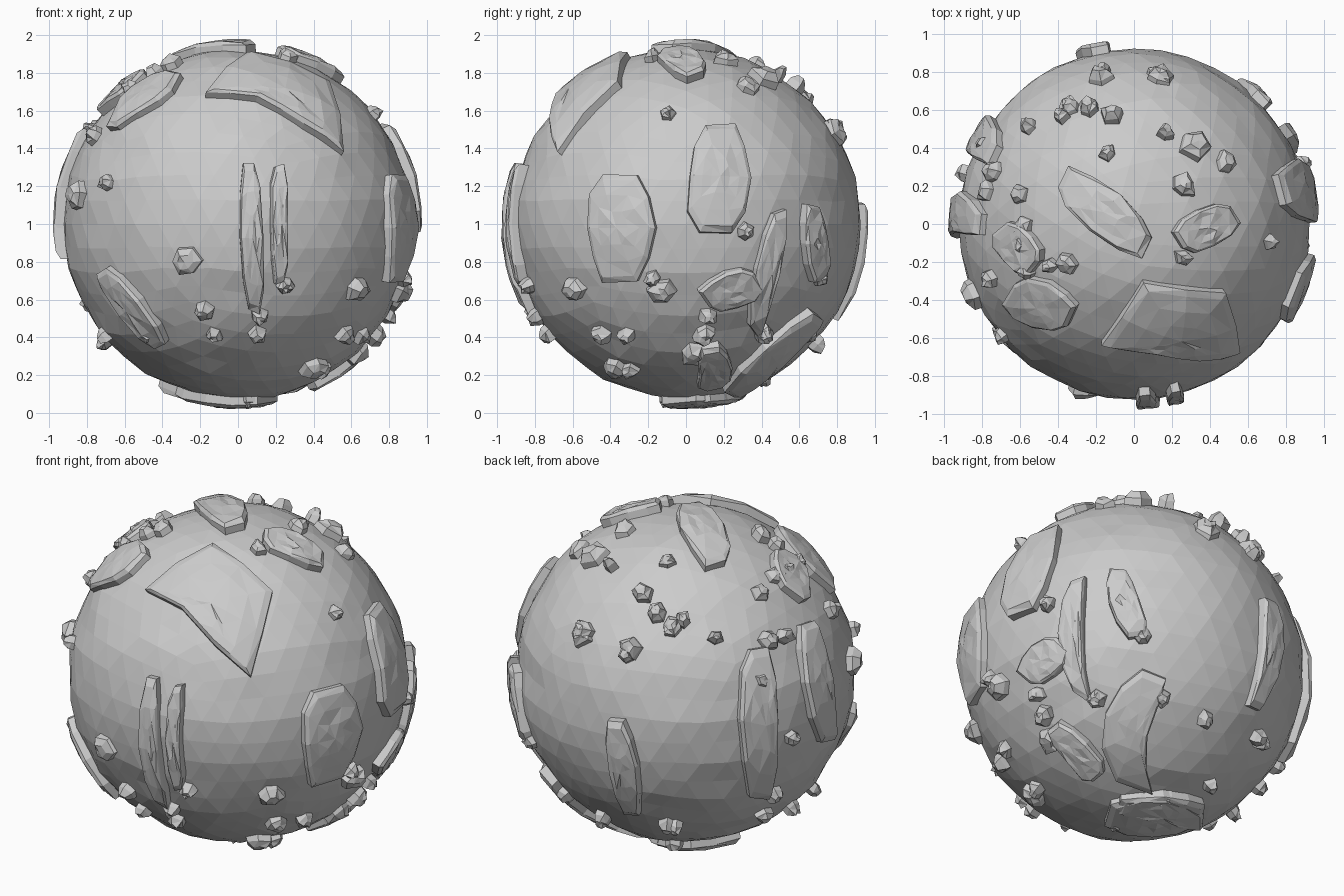
import bpy, bmesh, random
from math import sin, cos, radians, sqrt, pi
from mathutils import Vector, noise

if "Cube" in bpy.data.objects:
    bpy.data.objects.remove(bpy.data.objects["Cube"])

random.seed(4)
C = Vector((0, 0, 1))
R = 0.925


# Viewing direction: right, up and toward vectors
def frame(az, el):
    a, e = radians(az), radians(el)
    c = Vector((sin(a), -cos(a), 0))
    z = Vector((0, 0, 1))
    return Vector((cos(a), sin(a), 0)), z * cos(e) - c * sin(e), c * cos(e) + z * sin(e)


FRONT, RIGHT, TOP, UNDER = frame(0, 0), frame(90, 0), frame(0, 90), frame(0, -90)
BACK_LEFT, BACK_RIGHT = frame(215, 27), frame(145, -25)


# Point on the unit sphere seen at u, v from the globe centre
def direction(view, u, v):
    r, up, to = view
    w = sqrt(max(0.96 ** 2 - u * u - v * v, 0))
    return (r * u + up * v + to * w).normalized()


# Slab that follows the sphere: stepped rings from outline to centre
def slab(bm, dirs, height, rings, rough=0.006):
    mid = sum(dirs, Vector()).normalized()
    prev = None
    for t, h in rings:
        ring = []
        for d in dirs:
            p = mid.lerp(d, t).normalized()
            rad = R + height * h + (random.uniform(-rough, rough) if h > 0 else 0)
            ring.append(bm.verts.new(C + p * rad))
        if prev:
            for i in range(len(ring)):
                j = (i + 1) % len(ring)
                bm.faces.new((prev[i], prev[j], ring[j], ring[i]))
        prev = ring
    tip = bm.verts.new(C + mid * (R + height * 1.05))
    for i in range(len(prev)):
        bm.faces.new((prev[i], prev[(i + 1) % len(prev)], tip))


# Small angular rock around a direction
def crag(bm, d, s):
    a = d.orthogonal().normalized()
    b = d.cross(a)
    n, off = random.choice((5, 6)), random.uniform(0, pi)
    out = []
    for i in range(n):
        t = off + 2 * pi * i / n
        q = s * random.uniform(.8, 1.25)
        out.append((d + a * q * cos(t) + b * q * sin(t)).normalized())
    slab(bm, out, random.uniform(.045, .065), [(1.1, -.5), (.95, .5), (.5, 1)], .012)


def finish(bm, name):
    bmesh.ops.recalc_face_normals(bm, faces=bm.faces)
    bmesh.ops.triangulate(bm, faces=bm.faces)
    me = bpy.data.meshes.new(name)
    bm.to_mesh(me)
    bm.free()
    ob = bpy.data.objects.new(name, me)
    bpy.context.collection.objects.link(ob)


# Globe with faint faceted ripples
bm = bmesh.new()
bmesh.ops.create_icosphere(bm, subdivisions=4, radius=1)
for v in bm.verts:
    n = v.co.normalized()
    k = noise.noise(Vector((n.x * 3, n.y * 3, n.z * 9)))
    v.co = C + n * (R + 0.016 * k)
finish(bm, "globe")

# Raised oblong plates: view, centre, half length, half width, tilt
PLATES = [
    (FRONT, .07, -.07, .43, .06, 92), (FRONT, .22, 0, .34, .045, 90), (FRONT, -.57, -.44, .27, .06, -52),
    (RIGHT, -.35, -.02, .28, .17, 90), (RIGHT, .17, .25, .29, .16, 88), (RIGHT, .43, -.25, .34, .06, 78),
    (RIGHT, .24, -.35, .16, .1, 20), (RIGHT, .69, -.1, .2, .06, 95), (RIGHT, .46, -.7, .32, .06, 42),
    (TOP, -.15, .06, .3, .12, -40), (TOP, .38, -.02, .17, .1, 25),
    (TOP, -.61, -.13, .14, .1, -50), (TOP, -.49, -.43, .19, .12, -20),
    (BACK_LEFT, .4, -.29, .41, .1, 90), (BACK_LEFT, -.34, -.55, .26, .08, -80), (BACK_LEFT, .72, -.07, .32, .07, -80),
    (BACK_RIGHT, -.35, -.52, .2, .07, -45), (BACK_RIGHT, .15, -.8, .25, .06, -5),
    (UNDER, -.08, -.1, .27, .2, 30),
]
STEPS = [(1.04, -.6), (1.0, .75), (.88, 1), (.6, 1), (.3, 1)]
bm, rocks = bmesh.new(), bmesh.new()
for view, u, v, a, b, tilt in PLATES:
    c, s = cos(radians(tilt)), sin(radians(tilt))
    out = []
    for i in range(10):
        t = 2 * pi * (i + .5) / 10
        k = random.uniform(.92, 1.1)
        # squared-off ellipse
        x = a * cos(t) * k
        y = b * (1 if sin(t) > 0 else -1) * abs(sin(t)) ** .6 * k
        out.append(direction(view, u + x * c - y * s, v + x * s + y * c))
    slab(bm, out, .052, STEPS)
    # broken fragment beside one end of each plate
    crag(rocks, direction(view, u - a * abs(c) + b * s, v - a * abs(s) - b * c), .05)

# Broad shield-shaped plate on the upper front
shield = [(-.17, -.64), (.05, -.31), (.48, -.36), (.56, -.68), (.35, -.72), (.1, -.68)]
ring = [direction(TOP, *p) for p in shield]
dense = [p.lerp(q, t).normalized() for p, q in zip(ring, ring[1:] + ring[:1]) for t in (0, .5)]
slab(bm, dense, .055, STEPS)
finish(bm, "raised_plates")

# Placed crags, then a seeded scatter on the crown and round the rim
for view, spots in (
    (FRONT, [(-.19, -.47), (-.28, -.2), (.41, -.78), (.65, -.35), (-.87, .15)]),
    (RIGHT, [(-.13, -.36), (.04, -.7), (-.1, .6)]),
    (TOP, [(-.8, .42), (.33, .43), (.27, .21), (.5, .33), (-.18, .8), (.15, .8)]),
    (BACK_LEFT, [(-.57, .2), (-.33, .06), (.56, .54)]),
):
    for u, v in spots:
        crag(rocks, direction(view, u, v), random.uniform(.05, .085))
for i in range(14):
    t = random.uniform(1.2, 4.6)
    r = random.uniform(.4, .85)
    crag(rocks, direction(TOP, r * cos(t), r * sin(t)), random.uniform(.045, .065))
for i in range(12):
    t = 2 * pi * (i + random.random()) / 12
    crag(rocks, direction(UNDER, .75 * cos(t), .75 * sin(t)), random.uniform(.045, .06))
finish(rocks, "crags")
